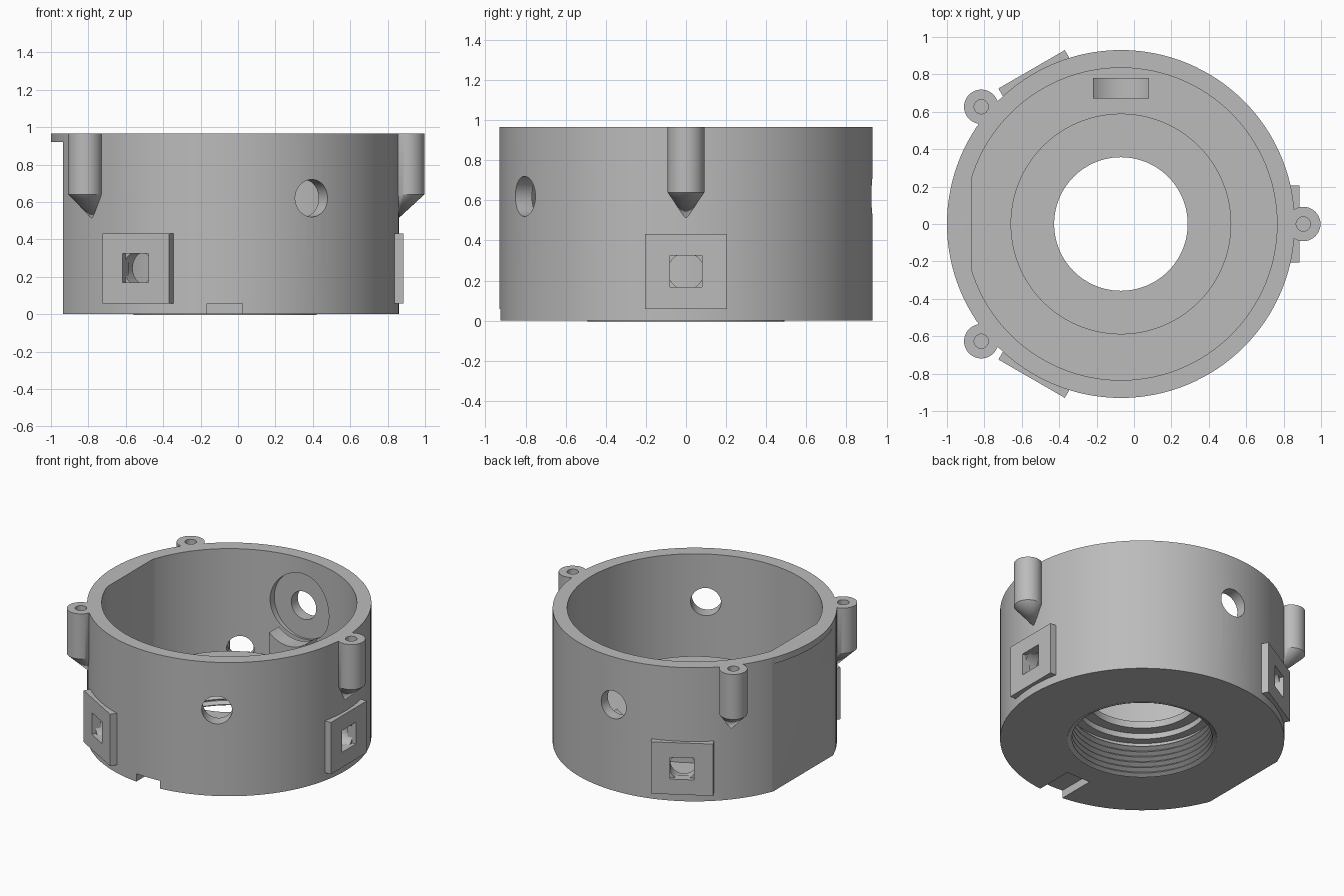
import bpy, bmesh, math
from mathutils import Matrix, Vector

cube = bpy.data.objects.get("Cube")
if cube:
    bpy.data.objects.remove(cube, do_unlink=True)

CX = -0.07            # axis of the housing
TOP = 0.965
R_OUT, R_IN = 0.93, 0.835
HOLE_Z = 0.62

grey = bpy.data.materials.new("plain_grey")
grey.use_nodes = True
grey.diffuse_color = (0.5, 0.5, 0.5, 1)
grey.node_tree.nodes["Principled BSDF"].inputs["Base Color"].default_value = (0.5, 0.5, 0.5, 1)


def finish(name, bm):
    bmesh.ops.recalc_face_normals(bm, faces=bm.faces)
    mesh = bpy.data.meshes.new(name)
    bm.to_mesh(mesh)
    bm.free()
    mesh.materials.append(grey)
    ob = bpy.data.objects.new(name, mesh)
    bpy.context.collection.objects.link(ob)
    return ob


def lathe(name, profile, steps, closed=False):
    bm = bmesh.new()
    vs = [bm.verts.new((r, 0, z)) for r, z in profile]
    pairs = list(zip(vs, vs[1:])) + ([(vs[-1], vs[0])] if closed else [])
    edges = [bm.edges.new(p) for p in pairs]
    bmesh.ops.spin(bm, geom=vs + edges, cent=(0, 0, 0), axis=(0, 0, 1),
                   angle=math.tau, steps=steps)
    bmesh.ops.remove_doubles(bm, verts=bm.verts, dist=0.0001)
    return finish(name, bm)


def box(name, lo, hi):
    lo, hi = Vector(lo), Vector(hi)
    bm = bmesh.new()
    bmesh.ops.create_cube(bm, size=1, matrix=Matrix.Translation((lo + hi) / 2)
                          @ Matrix.Diagonal((*(hi - lo), 1)))
    return finish(name, bm)


def rod(name, radius, start, end, z):
    """Cylinder lying along local x."""
    bm = bmesh.new()
    bmesh.ops.create_cone(bm, cap_ends=True, segments=48, radius1=radius, radius2=radius,
                          depth=end - start,
                          matrix=Matrix.Translation(((start + end) / 2, 0, z))
                          @ Matrix.Rotation(math.pi / 2, 4, 'Y'))
    return finish(name, bm)


def turn(ob, degrees):
    ob.data.transform(Matrix.Rotation(math.radians(degrees), 4, 'Z'))
    return ob


def boolean(ob, tool, operation='DIFFERENCE'):
    mod = ob.modifiers.new("bool", 'BOOLEAN')
    mod.operation, mod.solver, mod.object = operation, 'EXACT', tool
    bpy.context.view_layer.objects.active = ob
    bpy.ops.object.modifier_apply(modifier=mod.name)
    bpy.data.objects.remove(tool, do_unlink=True)


# Housing: wall, floor and raised threaded collar in one turned profile
profile = [(R_OUT, 0), (R_OUT, TOP), (R_IN, TOP), (R_IN, 0.12), (0.59, 0.12),
           (0.59, 0.34), (0.357, 0.34), (0.357, 0.29), (0.43, 0.29), (0.43, 0.25),
           (0.49, 0.25)]
for i in range(6):
    z = 0.23 - 0.04 * i
    profile += [(0.49, z), (0.46, z - 0.015), (0.46, z - 0.02), (0.49, z - 0.035)]
profile.append((0.49, 0))
housing = lathe("housing", profile, 128, closed=True)

# Flat side: thickened inside, cut away outside below the rim
boolean(housing, box("flat_fill", (-0.875, -0.28, 0.05), (-0.795, 0.28, TOP)), 'UNION')
boolean(housing, box("flat_cut", (-1.2, -0.6, -0.1), (-0.865, 0.6, 0.92)))

# Notch under the front edge
boolean(housing, box("notch_cut", (-0.095, -1.1, -0.1), (0.095, -0.65, 0.057)))

# Round side openings, the rear one with a recess inside
for angle in (-60, 90):
    boolean(housing, turn(rod("opening_cut", 0.1, 0.7, 1.1, HOLE_Z), angle))
boolean(housing, turn(rod("recess_cut", 0.235, 0.6, 0.85, HOLE_Z), 90))

# Cradle behind the rear opening
cradle = box("cradle", (-0.15, 0.67, 0.1), (0.15, 0.78, 0.6))
boolean(cradle, turn(rod("cradle_cut", 0.225, 0.5, 1, HOLE_Z), 90))
parts = [housing, cradle]

# Mounting plates with square windows and round bores through the wall
for name, angle in (("left", 0), ("back", 120), ("front", -120)):
    plate = box(name + "_plate", (0.89, -0.205, 0.058), (0.955, 0.205, 0.432))
    boolean(plate, box("window_cut", (0.8, -0.08, 0.168), (1.1, 0.08, 0.325)))
    boolean(housing, turn(rod("bore_cut", 0.09, 0.7, 1.1, 0.246), angle))
    parts.append(turn(plate, angle))

# Screw posts with tapered feet leaning into the wall
for name, angle in (("left", 0), ("back", 140), ("front", -140)):
    post = lathe(name + "_screw_post", [(0, 0.505), (0.092, 0.64), (0.092, TOP),
                                        (0.038, TOP), (0.038, 0.68), (0, 0.68)], 40)
    for v in post.data.vertices:
        v.co.x += 0.92 if v.co.z < 0.51 else 0.975
    parts.append(turn(post, angle))

for ob in parts:
    ob.data.transform(Matrix.Translation((CX, 0, 0)))
    bpy.ops.object.select_all(action='DESELECT')
    ob.select_set(True)
    bpy.context.view_layer.objects.active = ob
    bpy.ops.object.shade_smooth_by_angle(angle=math.radians(30))
